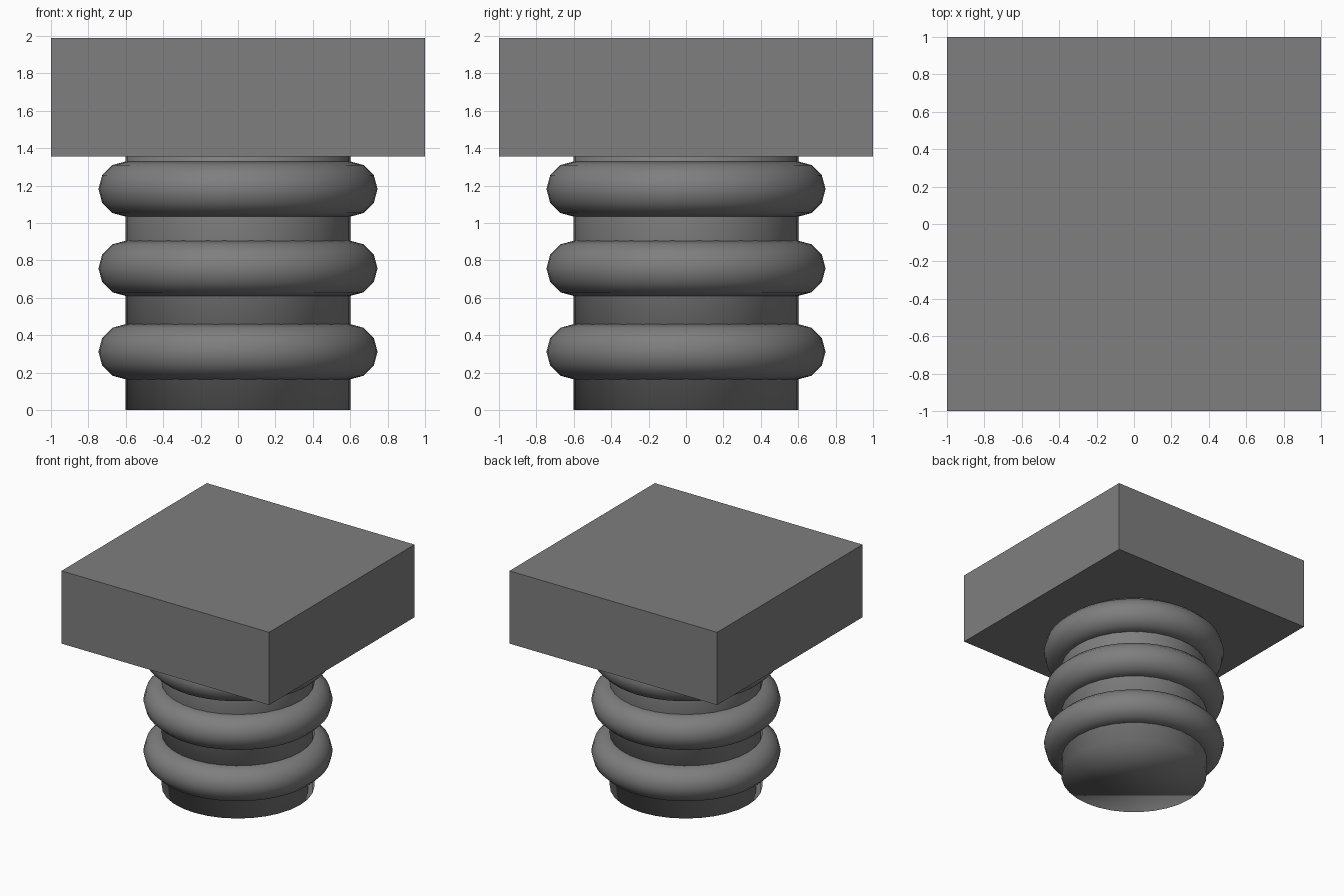
import bpy

if "Cube" in bpy.data.objects:
    bpy.data.objects.remove(bpy.data.objects["Cube"])

# Dark grey finish shared by every part
dark = bpy.data.materials.new("dark_grey")
dark.diffuse_color = (0.21, 0.21, 0.21, 1)
dark.use_nodes = True
dark.node_tree.nodes["Principled BSDF"].inputs["Base Color"].default_value = dark.diffuse_color

# Central post, fully smooth shaded, running up inside the slab
height = 1.95
bpy.ops.mesh.primitive_cylinder_add(vertices=32, radius=0.602, depth=height,
                                    location=(0, 0, height / 2))
bpy.context.object.name = "post"
bpy.ops.object.shade_smooth()

# Three rounded rings around the post
for i, z in enumerate((0.312, 0.758, 1.182)):
    bpy.ops.mesh.primitive_torus_add(major_radius=0.598, minor_radius=0.148,
                                     major_segments=48, minor_segments=12,
                                     location=(0, 0, z))
    bpy.context.object.name = f"ring_{i + 1}"
    bpy.ops.object.shade_smooth()

# Square slab on top
bottom, top = 1.357, 1.99
bpy.ops.mesh.primitive_cube_add(size=1, location=(0, 0, (bottom + top) / 2))
slab = bpy.context.object
slab.name = "top_slab"
slab.scale = (2, 2, top - bottom)
bpy.ops.object.transform_apply(location=False, rotation=False, scale=True)

for part in bpy.data.objects:
    part.data.materials.append(dark)
